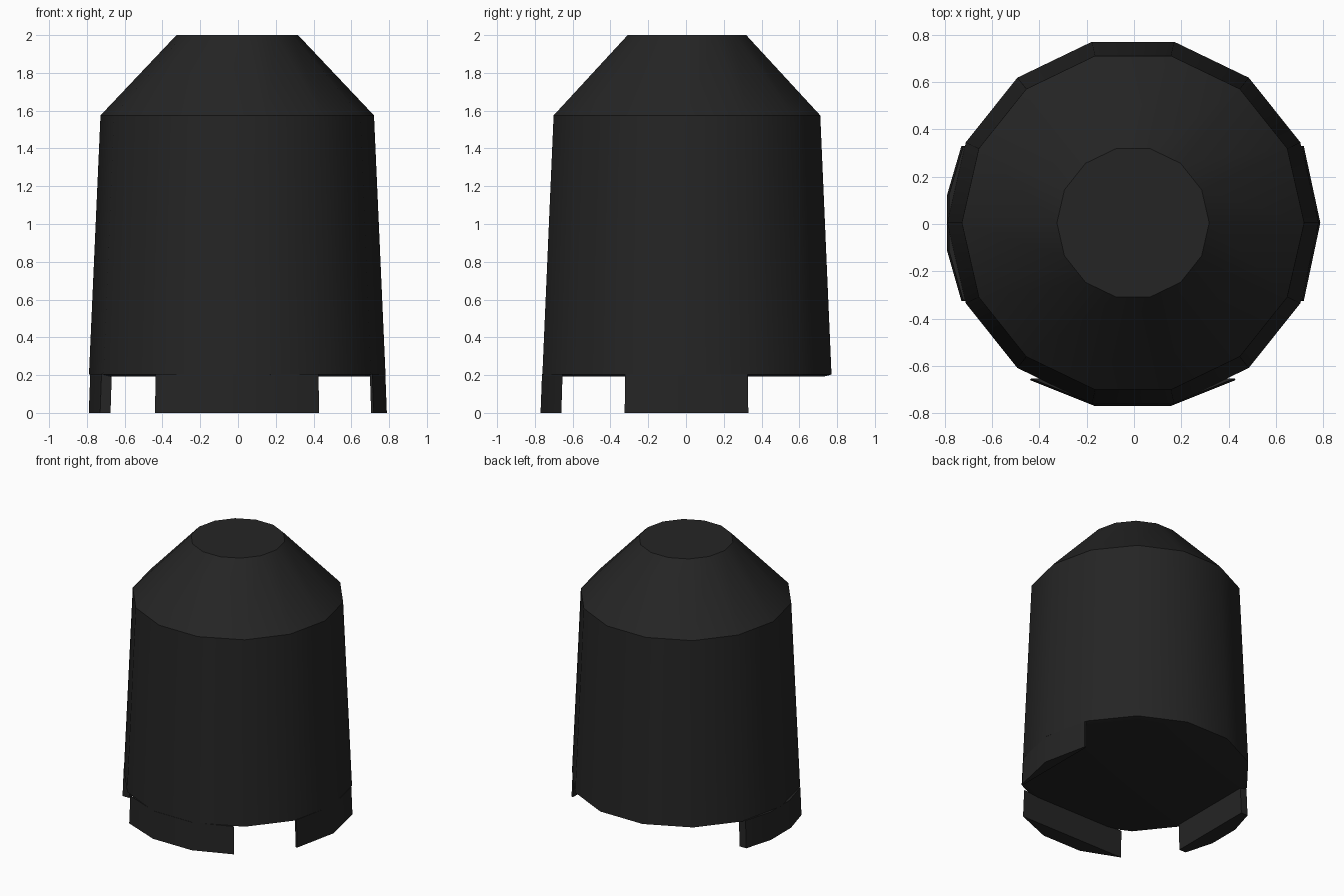
import bpy
import bmesh
from math import cos, sin, tau, radians

cube = bpy.data.objects.get("Cube")
if cube:
    bpy.data.objects.remove(cube, do_unlink=True)

SIDES = 14
CENTRE_X, CENTRE_Y = -0.004, 0.005

charcoal = bpy.data.materials.new("charcoal")
charcoal.use_nodes = True
COLOUR = (0.018, 0.018, 0.018, 1)
charcoal.diffuse_color = COLOUR
charcoal.node_tree.nodes["Principled BSDF"].inputs["Base Color"].default_value = COLOUR


def loft(name, rings):
    """Join equal-length rings of points into a closed solid."""
    bm = bmesh.new()
    loops = [[bm.verts.new(p) for p in ring] for ring in rings]
    for low, high in zip(loops, loops[1:]):
        for i in range(len(low)):
            j = (i + 1) % len(low)
            bm.faces.new((low[i], low[j], high[j], high[i]))
    bm.faces.new(loops[0])
    bm.faces.new(loops[-1])
    bmesh.ops.recalc_face_normals(bm, faces=bm.faces)
    mesh = bpy.data.meshes.new(name)
    bm.to_mesh(mesh)
    bm.free()
    mesh.materials.append(charcoal)
    obj = bpy.data.objects.new(name, mesh)
    bpy.context.collection.objects.link(obj)
    bpy.ops.object.select_all(action="DESELECT")
    obj.select_set(True)
    bpy.context.view_layer.objects.active = obj
    bpy.ops.object.shade_smooth_by_angle(angle=radians(30))
    return obj


def ring(radius, z):
    return [(CENTRE_X + radius * cos(tau * i / SIDES),
             CENTRE_Y + radius * sin(tau * i / SIDES), z) for i in range(SIDES)]


def foot(name, outline, taper=0.99):
    """Short block under the body, slightly narrower at its top."""
    loft(name, [[(x, y, 0) for x, y in outline],
                [(x * taper, y * taper, 0.205) for x, y in outline]])


# Tapered body with a shallow underside lip and a flat-topped cone
profile = [(0.745, 0.193), (0.785, 0.203), (0.724, 1.575), (0.322, 2.0)]
loft("body", [ring(r, z) for r, z in profile])

# Three feet; the back is left open
foot("front_foot", [(-0.44, -0.66), (-0.165, -0.77), (0.155, -0.77), (0.43, -0.66)])
foot("right_foot", [(-0.675, 0.33), (-0.73, 0.33), (-0.79, 0.125),
                    (-0.79, -0.115), (-0.73, -0.325), (-0.675, -0.325)])
foot("left_foot", [(0.705, 0.33), (0.718, 0.33), (0.788, 0.005),
                   (0.718, -0.325), (0.705, -0.325)])
